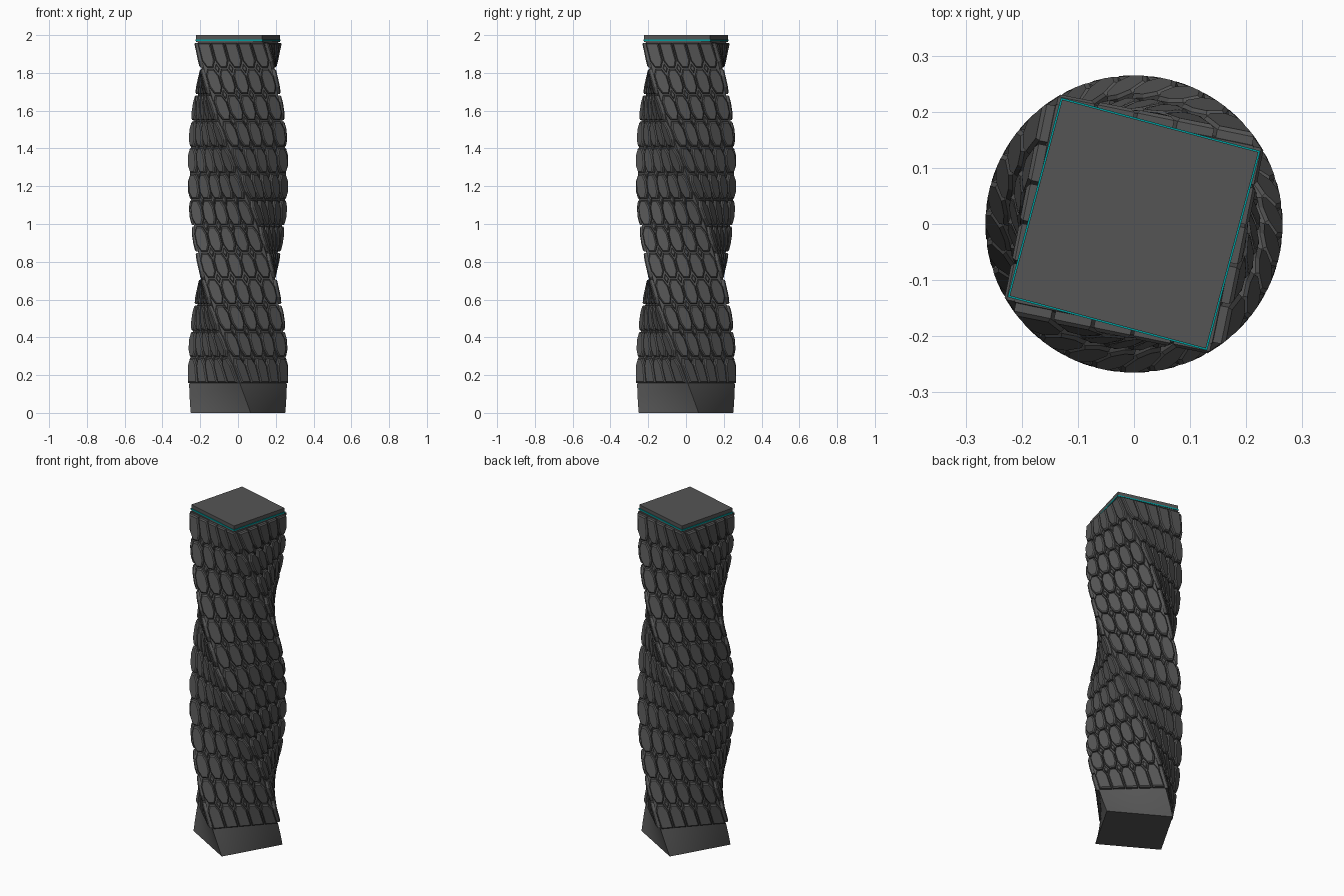
import bpy, bmesh, math

if "Cube" in bpy.data.objects:
    bpy.data.objects.remove(bpy.data.objects["Cube"])

HALF = 0.181                 # half side of the square core
BASE_Z, TOP_Z = 0.155, 1.963
COLS, ROWS = 5, 13


def material(name, color):
    m = bpy.data.materials.new(name)
    m.diffuse_color = (*color, 1)
    m.use_nodes = True
    m.node_tree.nodes["Principled BSDF"].inputs["Base Color"].default_value = m.diffuse_color
    return m


DARK = material("dark_grey", (0.09, 0.09, 0.09))
TEAL = material("teal", (0.0, 0.32, 0.32))


def twist(z):
    return math.radians(60 - 82.5 * z)


def place(side, u, z, d, half=HALF, angle=None):
    """Point on a twisted side: u along the side, d out from it."""
    a = (twist(z) if angle is None else angle) + side * math.pi / 2
    x, y = half + d, u
    return (x * math.cos(a) - y * math.sin(a), x * math.sin(a) + y * math.cos(a), z)


def finish(bm, name, mat, smooth=False):
    bmesh.ops.recalc_face_normals(bm, faces=bm.faces[:])
    me = bpy.data.meshes.new(name)
    bm.to_mesh(me)
    bm.free()
    me.materials.append(mat)
    ob = bpy.data.objects.new(name, me)
    bpy.context.collection.objects.link(ob)
    if smooth:
        bpy.context.view_layer.objects.active = ob
        ob.select_set(True)
        bpy.ops.object.shade_smooth_by_angle(angle=math.radians(30))
        ob.select_set(False)
    return ob


def loft(bm, rings, cap_start=True, cap_end=True):
    rings = [[bm.verts.new(p) for p in r] for r in rings]
    for a, b in zip(rings, rings[1:]):
        for i in range(len(a)):
            j = (i + 1) % len(a)
            bm.faces.new((a[i], a[j], b[j], b[i]))
    if cap_start:
        bm.faces.new(rings[0][::-1])
    if cap_end:
        bm.faces.new(rings[-1])


def square_ring(z, half=HALF, angle=None, segs=8):
    return [place(s, half * (2 * i / segs - 1), z, 0, half, angle)
            for s in range(4) for i in range(segs)]


def column(name, z0, z1, steps, half):
    bm = bmesh.new()
    loft(bm, [square_ring(z0 + (z1 - z0) * i / steps, half) for i in range(steps + 1)])
    finish(bm, name, DARK, True)


# plain twisted plinth and the core behind the scales
column("plinth", 0, BASE_Z, 8, 0.183)
column("twisted_core", BASE_Z, TOP_Z, 72, HALF - 0.001)

# top band and cap
for name, z0, z1, half, mat in (("top_collar", 1.963, 1.970, 0.181, DARK),
                                ("teal_band", 1.970, 1.978, 0.184, TEAL),
                                ("top_cap", 1.978, 2.0, 0.181, DARK)):
    bm = bmesh.new()
    loft(bm, [square_ring(z, half, twist(2.0), 1) for z in (z0, z1)])
    finish(bm, name, mat)


def outline(w, h, cu, cv, cut_low=True, cut_high=True):
    """Tile outline with chamfered corners, counter-clockwise."""
    low = [(-w, -h + cv), (-w + cu, -h), (w - cu, -h), (w, -h + cv)]
    high = [(w, h - cv), (w - cu, h), (-w + cu, h), (-w, h - cv)]
    if not cut_low:
        low = [(-w, -h), (w, -h)]
    if not cut_high:
        high = [(w, h), (-w, h)]
    return low + high


def tile(bm, side, uc, zc, shape, levels):
    loft(bm, [[place(side, uc + u * k, zc + v * kv, d) for u, v in shape]
              for k, kv, d in levels], cap_start=False)


CW, CH = 2 * HALF / COLS, (TOP_Z - BASE_Z) / ROWS

# chamfered scales
bm = bmesh.new()
for side in range(4):
    for r in range(ROWS):
        shape = outline(CW / 2 - 0.003, CH / 2 - 0.004, 0.017, 0.036,
                        r > 0, r < ROWS - 1)
        for c in range(COLS):
            tile(bm, side, -HALF + CW * (c + 0.5), BASE_Z + CH * (r + 0.5), shape,
                 ((1, 1, -0.003), (1, 1, 0.014), (0.84, 0.9, 0.020)))
finish(bm, "scales", DARK)

# small studs in the gaps between scales
bm = bmesh.new()
stud = [(-0.012, 0), (0, -0.024), (0.012, 0), (0, 0.024)]
for side in range(4):
    for r in range(1, ROWS):
        for c in range(1, COLS):
            tile(bm, side, -HALF + CW * c, BASE_Z + CH * r, stud,
                 ((1, 1, -0.003), (1, 1, 0.008), (0.7, 0.7, 0.012)))
finish(bm, "gap_studs", DARK)
